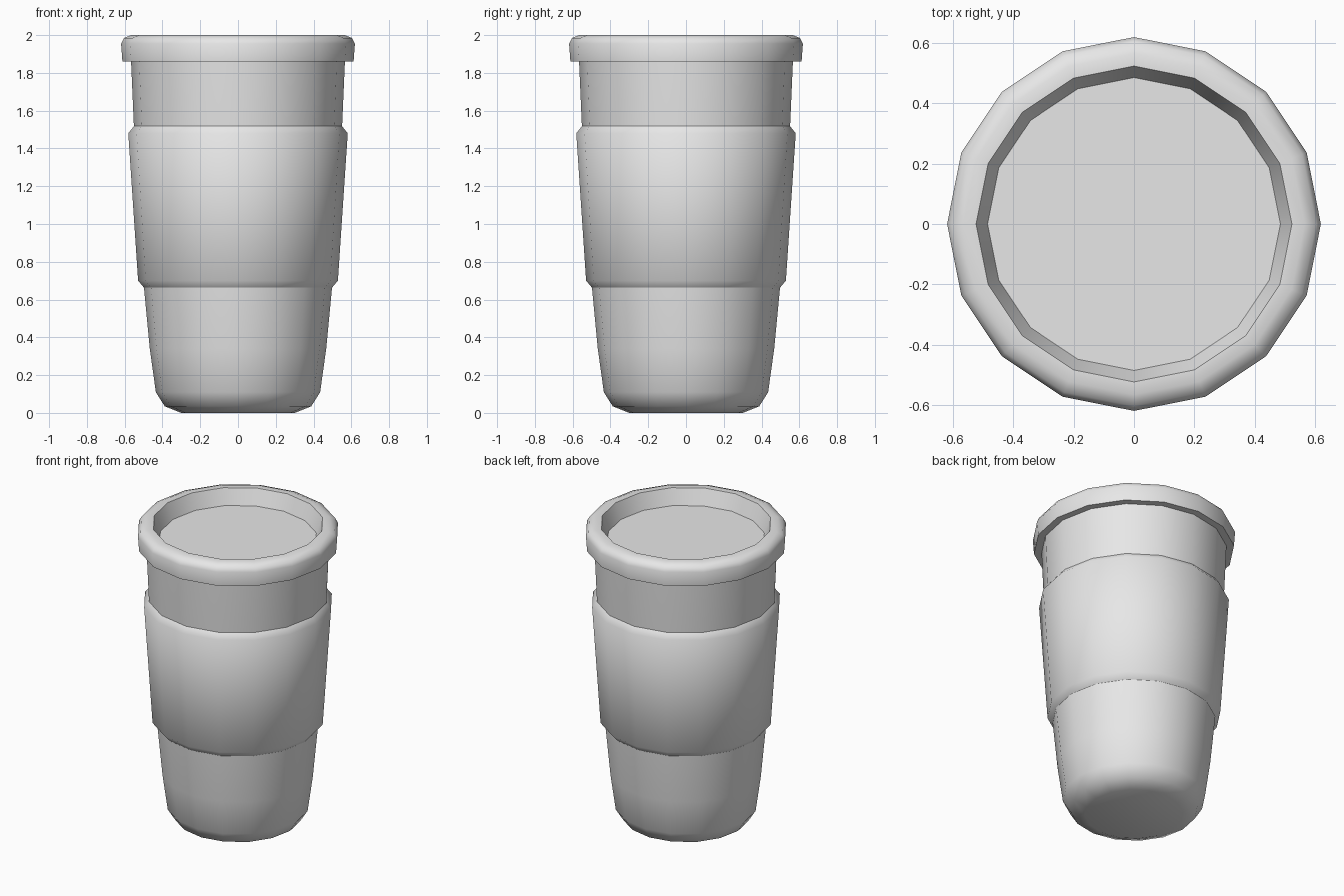
import bpy, bmesh, math

if "Cube" in bpy.data.objects:
    bpy.data.objects.remove(bpy.data.objects["Cube"])

SIDES = 16

grey = bpy.data.materials.new("light_grey")
grey.diffuse_color = (0.8, 0.8, 0.8, 1)
grey.use_nodes = True
grey.node_tree.nodes["Principled BSDF"].inputs["Base Color"].default_value = grey.diffuse_color


def lathe(name, profile, cap_start=False, cap_end=False):
    """Revolve (radius, height) points around z, optionally closing the ends."""
    bm = bmesh.new()
    rings = []
    for r, z in profile:
        rings.append([bm.verts.new((r * math.cos(2 * math.pi * i / SIDES),
                                    r * math.sin(2 * math.pi * i / SIDES), z))
                      for i in range(SIDES)])
    for a, b in zip(rings, rings[1:]):
        for i in range(SIDES):
            j = (i + 1) % SIDES
            bm.faces.new((a[i], a[j], b[j], b[i]))
    if cap_start:
        bm.faces.new(rings[0][::-1])
    if cap_end:
        bm.faces.new(rings[-1])
    mesh = bpy.data.meshes.new(name)
    bm.to_mesh(mesh)
    bm.free()
    mesh.materials.append(grey)
    mesh.shade_smooth()
    mesh.set_sharp_from_angle(angle=math.radians(50))
    obj = bpy.data.objects.new(name, mesh)
    bpy.context.collection.objects.link(obj)
    return obj


# Tapered cup with a rounded foot
lathe("cup_body", [(0.30, 0), (0.388, 0.035), (0.435, 0.11), (0.467, 0.34),
                   (0.498, 0.665), (0.551, 1.515), (0.566, 1.86)],
      cap_start=True)

# Grip band around the middle
lathe("sleeve", [(0.497, 0.662), (0.529, 0.70), (0.581, 1.48), (0.551, 1.518)])

# Lid: underside lip, rounded rim, then a sloped wall to the recessed floor
lathe("lid", [(0.56, 1.86), (0.612, 1.86), (0.619, 1.955), (0.603, 1.985),
              (0.565, 2.0), (0.523, 2.0), (0.485, 1.897)],
      cap_end=True)
